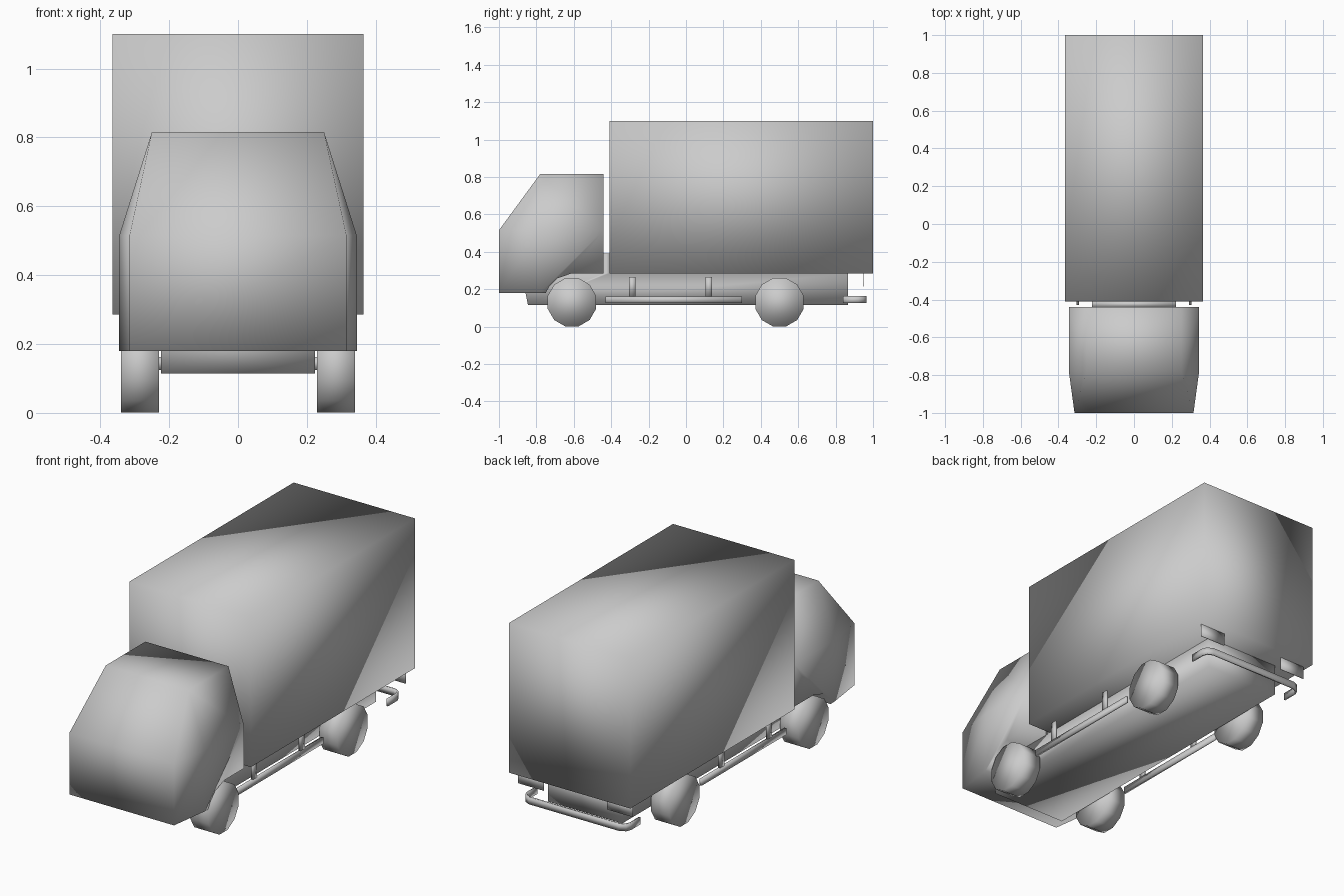
import bpy, bmesh, math
from mathutils import Matrix

cube = bpy.data.objects.get("Cube")
if cube:
    bpy.data.objects.remove(cube, do_unlink=True)

# Single plain grey finish
grey = bpy.data.materials.new("plain_grey")
grey.use_nodes = True
colour = (0.6, 0.6, 0.6, 1.0)
grey.diffuse_color = colour
grey.node_tree.nodes["Principled BSDF"].inputs["Base Color"].default_value = colour


def finish(name, bm):
    """Turn a bmesh into a smooth shaded grey object."""
    bmesh.ops.recalc_face_normals(bm, faces=bm.faces[:])
    for f in bm.faces:
        f.smooth = True
    mesh = bpy.data.meshes.new(name)
    bm.to_mesh(mesh)
    bm.free()
    mesh.materials.append(grey)
    obj = bpy.data.objects.new(name, mesh)
    bpy.context.collection.objects.link(obj)
    return obj


def box(name, x, y, z):
    """Box from (min, max) ranges."""
    bm = bmesh.new()
    bmesh.ops.create_cube(bm, size=1)
    for v in bm.verts:
        v.co = [r[0] if c < 0 else r[1] for r, c in zip((x, y, z), v.co)]
    return finish(name, bm)


def prism(name, profile, half_width):
    """Side profile (y, z) spanning the width."""
    bm = bmesh.new()
    a = [bm.verts.new((-half_width, y, z)) for y, z in profile]
    b = [bm.verts.new((half_width, y, z)) for y, z in profile]
    bm.faces.new(a)
    bm.faces.new(b)
    for i in range(len(a)):
        j = (i + 1) % len(a)
        bm.faces.new((a[i], a[j], b[j], b[i]))
    return finish(name, bm)


# Cargo body
box("cargo_box", (-0.365, 0.365), (-0.41, 1.0), (0.285, 1.10))

# Cab: outline points as (half width, y, z), then two inner side points
outline = [
    (0.315, -1.0, 0.18), (0.315, -1.0, 0.515), (0.25, -0.78, 0.815),
    (0.25, -0.44, 0.815), (0.345, -0.44, 0.515), (0.345, -0.44, 0.285),
    (0.345, -0.61, 0.285), (0.345, -0.69, 0.257), (0.345, -0.73, 0.215),
    (0.345, -0.75, 0.18), (0.345, -0.78, 0.18),
]
bm = bmesh.new()
sides = []
for s in (-1, 1):
    v = [bm.verts.new((s * x, y, z)) for x, y, z in outline]
    mid = bm.verts.new((s * 0.345, -0.78, 0.515))
    bm.faces.new((v[0], v[1], mid, v[10]))      # tapered front corner
    bm.faces.new((v[1], v[2], mid))             # beside windscreen
    bm.faces.new((v[2], v[3], v[4], mid))       # leaning upper side
    bm.faces.new([mid] + v[4:])                 # lower side with wheel arch
    sides.append(v)
left, right = sides
for i in range(len(left)):
    j = (i + 1) % len(left)
    bm.faces.new((left[i], left[j], right[j], right[i]))
finish("cab", bm)

# Chassis with upright bulkhead between cab and cargo body
prism("chassis", [(-0.86, 0.19), (-0.845, 0.115), (0.867, 0.115), (0.867, 0.285),
                  (-0.41, 0.285), (-0.41, 0.39), (-0.44, 0.39), (-0.44, 0.285),
                  (-0.86, 0.285)], 0.223)

# Wheels, side guards and rear lamp plates on both sides
for side, s in (("left", 1), ("right", -1)):
    for end, y in (("front", -0.61), ("rear", 0.50)):
        bm = bmesh.new()
        bmesh.ops.create_cone(
            bm, cap_ends=True, segments=12, radius1=0.134, radius2=0.134, depth=0.11,
            matrix=Matrix.Translation((s * 0.285, y, 0.13))
            @ Matrix.Rotation(math.pi / 2, 4, "Y")
            @ Matrix.Rotation(math.pi / 12, 4, "Z"))
        finish(f"{end}_{side}_wheel", bm)
    span = sorted((s * 0.292, s * 0.304))
    box(f"{side}_side_guard", span, (-0.43, 0.30), (0.125, 0.16))
    for n, y in enumerate((-0.305, 0.105)):
        box(f"{side}_guard_post_{n + 1}", span, (y, y + 0.035), (0.16, 0.265))
    box(f"{side}_rear_lamp_plate", sorted((s * 0.19, s * 0.345)),
        (0.948, 0.952), (0.215, 0.285))

# Rear bumper: thin bar with bent ends
half = [(0.31, 0.84), (0.31, 0.92), (0.30, 0.945), (0.27, 0.96)]
path = half + [(-x, y) for x, y in reversed(half)]
bm = bmesh.new()
cols = [[bm.verts.new((x, y, z)) for z in (0.125, 0.163)] for x, y in path]
for a, b in zip(cols, cols[1:]):
    bm.faces.new((a[0], a[1], b[1], b[0]))
bumper = finish("rear_bumper", bm)
solid = bumper.modifiers.new("thickness", "SOLIDIFY")
solid.thickness = 0.01
solid.offset = 0
